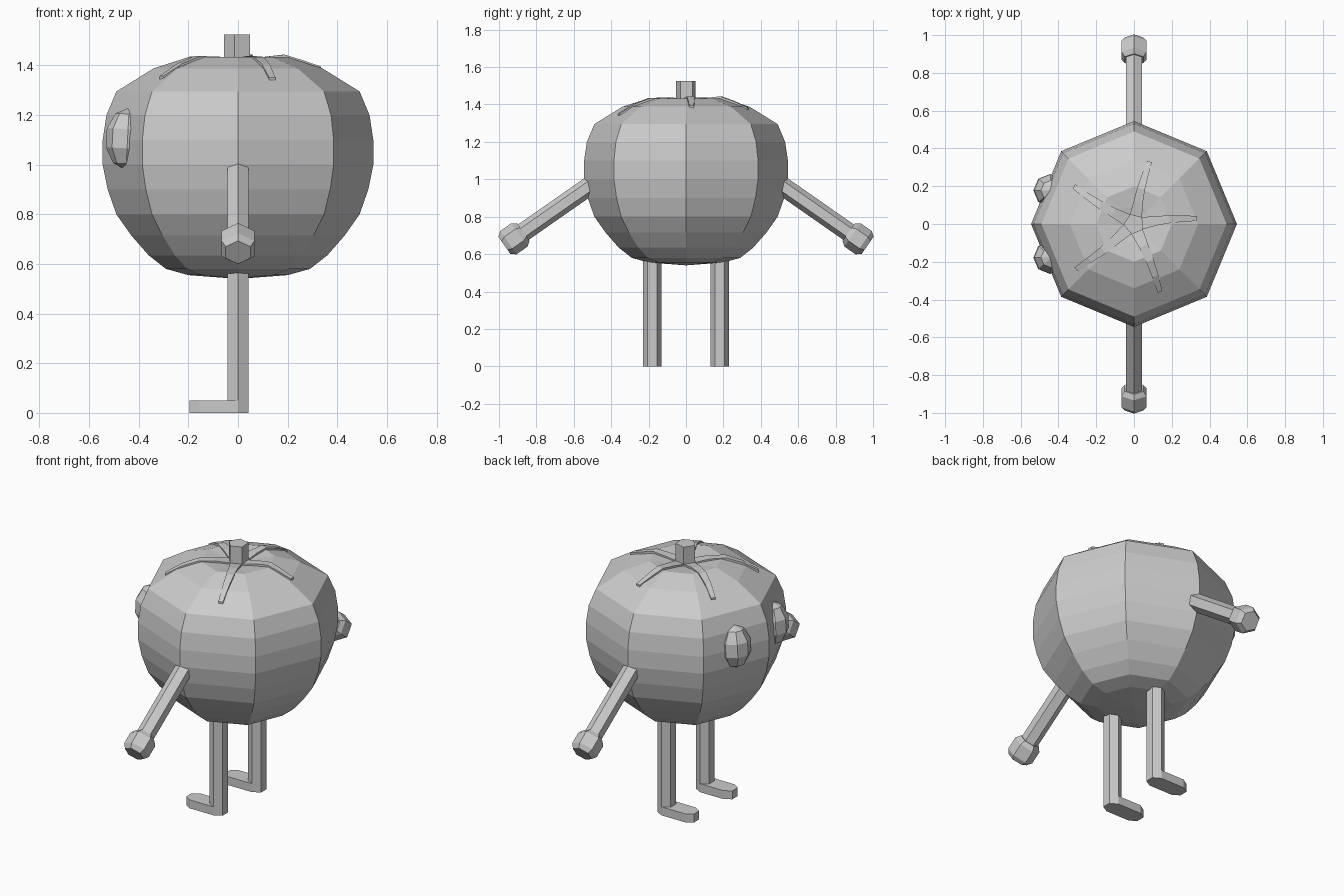
import bpy
from math import sin, cos, pi, radians
from mathutils import Vector, Matrix

if "Cube" in bpy.data.objects:
    bpy.data.objects.remove(bpy.data.objects["Cube"])


def make(name, verts, faces, mat=None):
    me = bpy.data.meshes.new(name)
    me.from_pydata([tuple(mat @ Vector(v)) if mat else tuple(v) for v in verts], [], faces)
    me.update()
    ob = bpy.data.objects.new(name, me)
    bpy.context.collection.objects.link(ob)
    return ob


def loft(name, rings, mat=None):
    """Skin equal-length closed rings and cap both ends."""
    n = len(rings[0])
    verts = [v for ring in rings for v in ring]
    faces = [(i * n + j, i * n + (j + 1) % n, (i + 1) * n + (j + 1) % n, (i + 1) * n + j)
             for i in range(len(rings) - 1) for j in range(n)]
    faces += [tuple(range(n))[::-1], tuple(range(len(verts) - n, len(verts)))]
    return make(name, verts, faces, mat)


def lathe(name, profile, n, start=0.0, mat=None):
    return loft(name, [[(r * cos(start + 2 * pi * j / n), r * sin(start + 2 * pi * j / n), z)
                        for j in range(n)] for r, z in profile], mat)


# Eight-sided fruit body
profile = [(0.002, 0.54), (0.2, 0.555), (0.29, 0.58), (0.36, 0.635), (0.43, 0.715),
           (0.49, 0.80), (0.525, 0.90), (0.545, 1.0), (0.545, 1.1), (0.53, 1.2),
           (0.49, 1.295), (0.34, 1.388), (0.2, 1.433), (0.1, 1.422), (0.002, 1.405)]
lathe("body", profile, 8)


def top_z(x, y):
    """Height of the faceted body top above a point."""
    r = max(x * cos(radians(22.5 + 45 * k)) + y * sin(radians(22.5 + 45 * k))
            for k in range(8)) / cos(pi / 8)
    for (r0, z0), (r1, z1) in zip(profile[10:], profile[11:]):
        if r1 <= r <= r0:
            return z1 + (z0 - z1) * (r - r1) / (r0 - r1)
    return profile[-1][1]


# Five-sided stem
lathe("stem", [(0.056, 1.39), (0.056, 1.525)], 5, radians(40))

# Tapered leaves draped over the top
for angle, length in ((5, 0.335), (76, 0.34), (148, 0.375), (218, 0.39), (291, 0.385)):
    a = radians(angle)
    rings = []
    for t, half, side in ((0, 0.033, 0), (0.25, 0.025, 0.006), (0.5, 0.021, 0.009),
                          (0.75, 0.017, 0.006), (1, 0.013, 0)):
        r = 0.04 + (length - 0.04) * t
        p = [Vector((r * cos(a) - s * sin(a), r * sin(a) + s * cos(a)))
             for s in (side - half, side + half)]
        z = top_z(*((p[0] + p[1]) / 2))
        rings.append([(*p[0], z - 0.015), (*p[1], z - 0.015),
                      (*p[1], z + 0.011), (*p[0], z + 0.011)])
    loft("leaf", rings)

hexagon = [(0.05 * cos(k * pi / 3), 0.05 * sin(k * pi / 3)) for k in range(6)]
for s in (-1, 1):
    # Eye: stretched low-poly ball
    eye = [(max(0.002, 0.09 * sin(k * pi / 5)), 0.124 * cos(k * pi / 5)) for k in range(5, -1, -1)]
    lathe("eye", eye, 8, 0, Matrix.Translation((-0.445, 0.178 * s, 1.104))
          @ Matrix.Rotation(radians(3), 4, 'Y'))

    # Arm and fist share a sloping axis
    axis = Vector((0, s * 0.82, -0.572)).normalized()
    up = Vector((0, s * 0.572, 0.82)).normalized()
    frame = Matrix((up, axis.cross(up), axis)).transposed().to_4x4()
    at = Matrix.Translation((0, 0.92 * s, 0.682)) @ frame
    lathe("arm", [(0.05, -0.55), (0.05, 0)], 6, 0, at)
    lathe("hand", [(0.057, -0.062), (0.076, -0.036), (0.076, 0.036), (0.057, 0.062)], 6, 0, at)

    # Leg and pointed-corner foot
    loft("leg", [[(y, x + 0.18 * s, z) for x, y in hexagon] for z in (0, 0.6)])
    sole = [(0.043, -0.025), (0.043, 0.025), (0, 0.05), (-0.155, 0.05),
            (-0.195, 0.025), (-0.195, -0.025), (-0.155, -0.05), (0, -0.05)]
    loft("foot", [[(x, y + 0.18 * s, z) for x, y in sole] for z in (0, 0.05)])

# Consistent outward normals
import bmesh
for ob in bpy.context.collection.objects:
    bm = bmesh.new()
    bm.from_mesh(ob.data)
    bmesh.ops.recalc_face_normals(bm, faces=bm.faces)
    bm.to_mesh(ob.data)
    bm.free()
